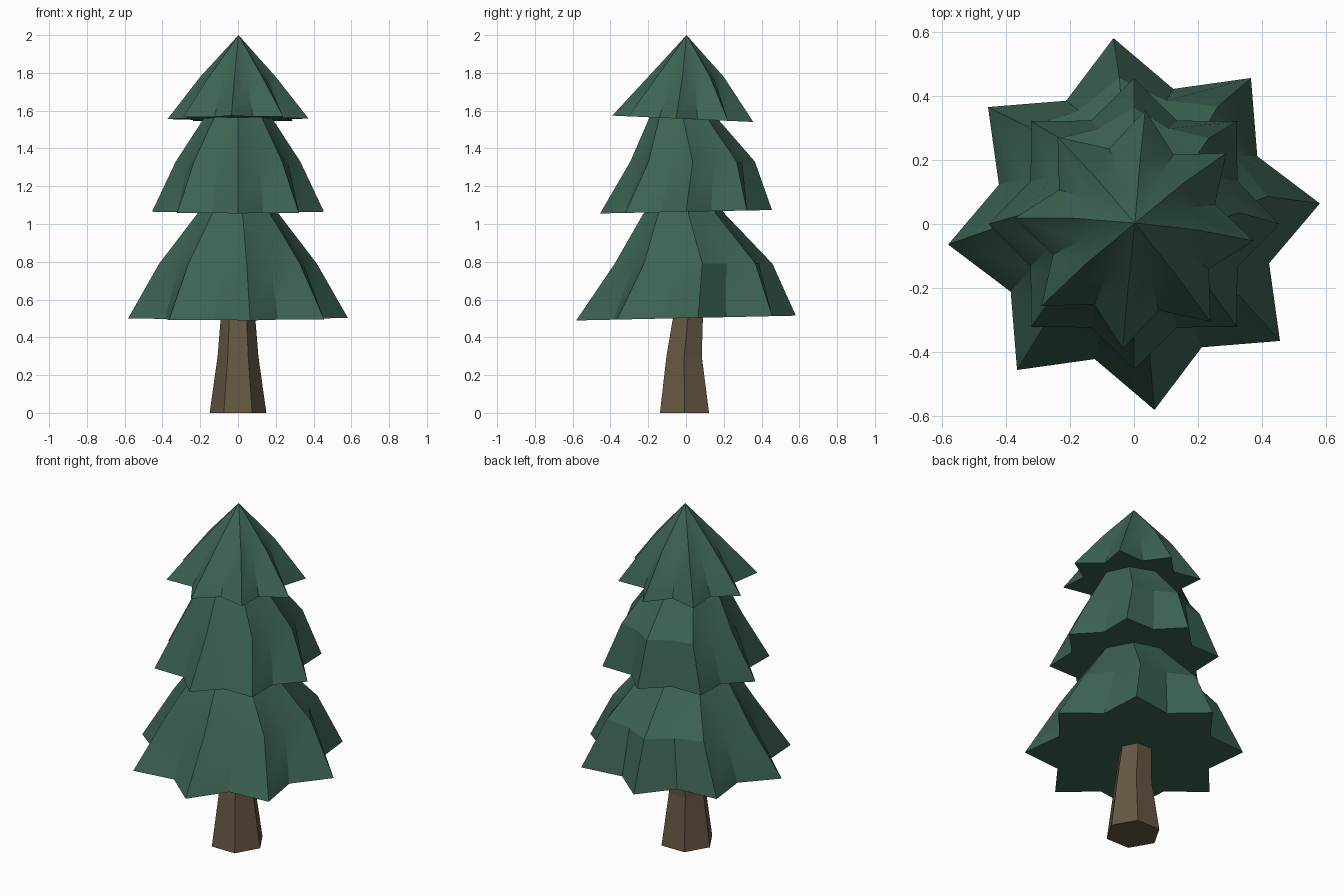
import bpy, bmesh
from math import sin, cos, radians

if "Cube" in bpy.data.objects:
    bpy.data.objects.remove(bpy.data.objects["Cube"])


def material(name, rgb):
    m = bpy.data.materials.new(name)
    m.diffuse_color = (*rgb, 1)
    m.use_nodes = True
    m.node_tree.nodes["Principled BSDF"].inputs["Base Color"].default_value = m.diffuse_color
    return m


GREEN = material("needles", (0.045, 0.125, 0.085))
BROWN = material("bark", (0.13, 0.095, 0.055))


def loft(name, rings, mat, apex=None, smooth=True):
    """Skin a list of equal-length point rings, capped at both ends or drawn to an apex."""
    bm = bmesh.new()
    loops = [[bm.verts.new(p) for p in ring] for ring in rings]
    n = len(loops[0])
    for a, b in zip(loops, loops[1:]):
        for i in range(n):
            j = (i + 1) % n
            bm.faces.new((a[i], a[j], b[j], b[i]))
    bm.faces.new(loops[0][::-1])
    if apex:
        tip = bm.verts.new(apex)
        for i in range(n):
            bm.faces.new((loops[-1][i], loops[-1][(i + 1) % n], tip))
    else:
        bm.faces.new(loops[-1])
    bmesh.ops.recalc_face_normals(bm, faces=bm.faces)
    mesh = bpy.data.meshes.new(name)
    bm.to_mesh(mesh)
    bm.free()
    mesh.materials.append(mat)
    ob = bpy.data.objects.new(name, mesh)
    bpy.context.collection.objects.link(ob)
    if smooth:
        bpy.ops.object.select_all(action='DESELECT')
        ob.select_set(True)
        bpy.context.view_layer.objects.active = ob
        bpy.ops.object.shade_smooth_by_angle(angle=radians(25))
    return ob


def star(tip, valley, z, turn, cy=0, tilt=0):
    """Eight-pointed ring; tilt raises it towards +y."""
    pts = []
    for i in range(16):
        r = valley if i % 2 else tip
        a = radians(turn + 22.5 * i)
        y = r * sin(a)
        pts.append((r * cos(a), y + cy, z + tilt * y))
    return pts


def hexagon(r, z, cy):
    return [(r * cos(radians(60 * i)), r * sin(radians(60 * i)) + cy, z) for i in range(6)]


# trunk, leaning slightly
loft("trunk", [hexagon(0.15, 0, -0.008), hexagon(0.108, 0.3, -0.01),
               hexagon(0.09, 0.52, 0.012)], BROWN, smooth=False)

# three tiers of branches
loft("lower_branches", [star(0.585, 0.44, 0.502, 6.3, 0, 0.022),
                        star(0.42, 0.36, 0.79, 6.3, 0.04),
                        star(0.22, 0.205, 1.05, 6.3, -0.01),
                        star(0.15, 0.14, 1.14, 6.3)], GREEN)
loft("middle_branches", [star(0.455, 0.35, 1.065, 0, 0, 0.02),
                         star(0.33, 0.285, 1.33, 0, 0.035),
                         star(0.18, 0.165, 1.56, 0, -0.015),
                         star(0.12, 0.11, 1.66, 0)], GREEN)
loft("top_branches", [star(0.375, 0.265, 1.557, -5.4, -0.017, -0.045),
                      star(0.2, 0.165, 1.78, -5.4, 0)], GREEN, apex=(0.003, 0.003, 2))
